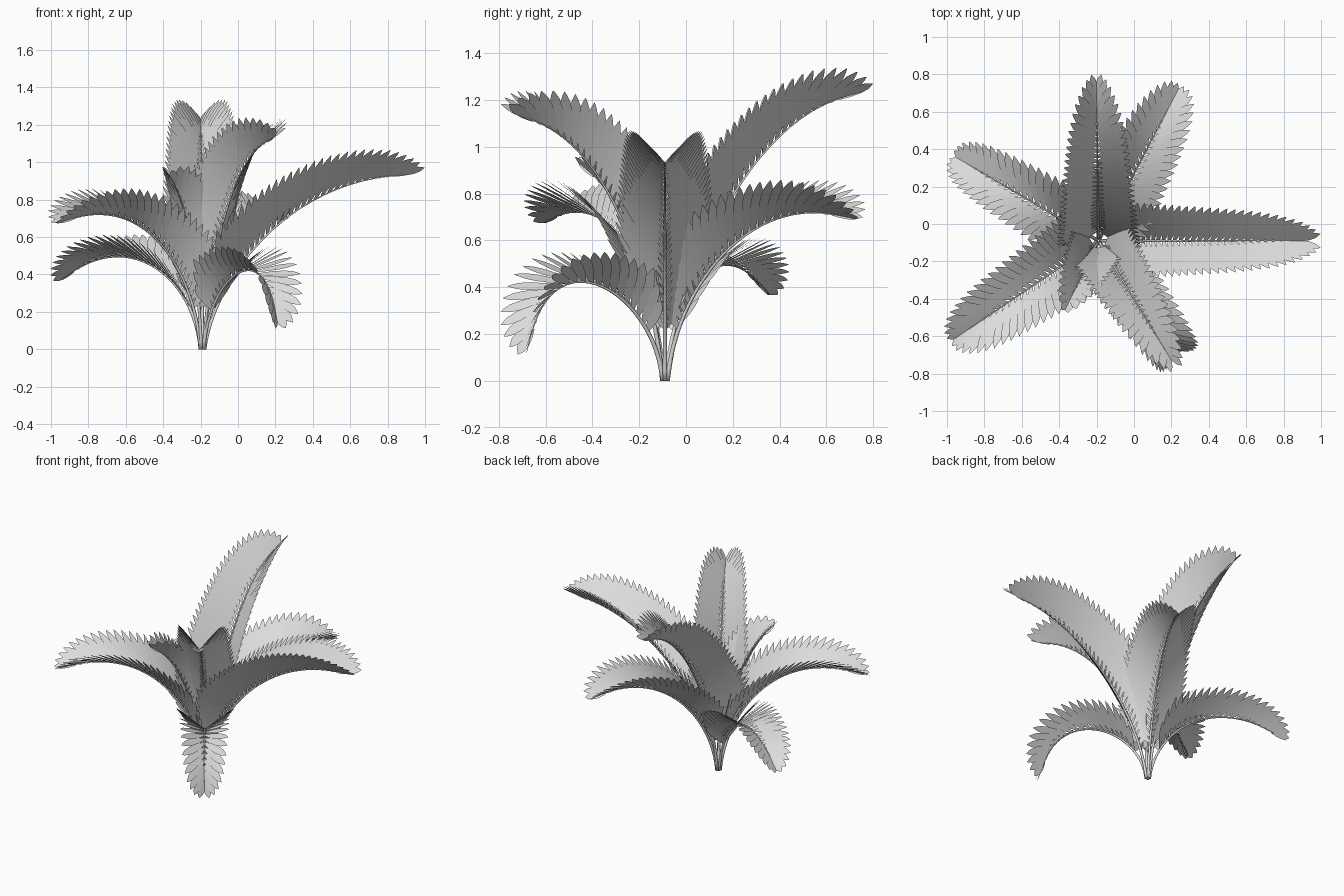
import bpy, bmesh, math
from mathutils import Vector
from mathutils.geometry import interpolate_bezier

cube = bpy.data.objects.get("Cube")
if cube:
    bpy.data.objects.remove(cube, do_unlink=True)

mat = bpy.data.materials.new("leaf_grey")
mat.use_nodes = True
GREY = (0.72, 0.72, 0.72, 1)
mat.diffuse_color = GREY
mat.node_tree.nodes["Principled BSDF"].inputs["Base Color"].default_value = GREY

CROWN = Vector((-0.19, -0.09, 0))
UP = Vector((0, 0, 1))
SPACING = 0.04
# leaflet outline: (distance along, half width)
OUTLINE = [(0, 0.3), (0.3, 0.8), (0.6, 1), (0.8, 0.8), (0.92, 0.4), (1, 0.03)]


def rib_points(tip, c1, c2):
    """Rib as a bezier in the upright plane from the crown to the tip."""
    flat = Vector((tip[0], tip[1], 0)) - CROWN
    reach = flat.length
    out = flat.normalized()
    place = lambda r, z: CROWN + out * r + UP * z
    pts = interpolate_bezier(place(0.012, 0), place(*c1), place(*c2),
                             place(reach, tip[2]), 120)
    return pts, out


def walk(pts, start, step):
    """Yield position, tangent and fraction at even steps along the rib."""
    lengths = [(b - a).length for a, b in zip(pts, pts[1:])]
    total = sum(lengths)
    target, done = start, 0
    for a, b, d in zip(pts, pts[1:], lengths):
        while done + d >= target:
            t = (target - start) / (total - start)
            yield a.lerp(b, (target - done) / d), (b - a).normalized(), t
            target += step
        done += d


def add_leaflet(bm, root, along, across, normal, length, width):
    """One pointed blade, arched slightly toward the rib's underside."""
    rows = []
    for s, w in OUTLINE:
        mid = root + along * (s * length) - normal * (0.03 * length * s * s)
        # slight tilt makes neighbours overlap like shingles
        edge = (across + normal * 0.012) * (w * width)
        rows.append((bm.verts.new(mid - edge), bm.verts.new(mid + edge)))
    for (a, b), (c, d) in zip(rows, rows[1:]):
        bm.faces.new((a, b, d, c))


def add_stem(bm, pts, sides=6):
    rings = []
    side = (pts[-1] - pts[0]).cross(UP).normalized()
    picks = pts[::5] + [pts[-1]]
    for i, p in enumerate(picks):
        nxt, prv = picks[min(i + 1, len(picks) - 1)], picks[max(i - 1, 0)]
        normal = side.cross((nxt - prv).normalized())
        radius = 0.01 - 0.008 * i / (len(picks) - 1)
        turn = [math.tau * k / sides for k in range(sides)]
        rings.append([bm.verts.new(p + (side * math.cos(q) + normal * math.sin(q)) * radius)
                      for q in turn])
    for r0, r1 in zip(rings, rings[1:]):
        for k in range(sides):
            n = (k + 1) % sides
            bm.faces.new((r0[k], r0[n], r1[n], r1[k]))
    bm.faces.new(rings[0][::-1])
    bm.faces.new(rings[-1])


def make_frond(name, tip, c1, c2, fold=45, size=1.0):
    pts, out = rib_points(tip, c1, c2)
    side = out.cross(UP).normalized()
    lift, spread = math.sin(math.radians(fold)), math.cos(math.radians(fold))
    bm = bmesh.new()
    add_stem(bm, pts)
    for root, tangent, t in walk(pts, 0.23, SPACING):
        up = side.cross(tangent).normalized()
        # leaflets close in around the tip
        sweep = math.radians(40 + 8 * t + 35 * t ** 9)
        length = size * (0.37 - 0.1 * t - 0.14 * t ** 8) * min(1, 0.6 + 4 * t)
        for sign in (-1, 1):
            outward = side * sign * spread + up * lift
            along = outward * math.cos(sweep) + tangent * math.sin(sweep)
            across = tangent * math.cos(sweep) - outward * math.sin(sweep)
            normal = up * spread - side * sign * lift
            add_leaflet(bm, root, along, across, normal, length, 0.026)
    mesh = bpy.data.meshes.new(name)
    bm.to_mesh(mesh)
    bm.free()
    mesh.materials.append(mat)
    obj = bpy.data.objects.new(name, mesh)
    bpy.context.collection.objects.link(obj)
    for poly in mesh.polygons:
        poly.use_smooth = True


# name, rib tip, two rib controls as (reach, height), fold angle, leaflet size
make_frond("back_frond", (-0.2, 0.67, 1.21), (0.07, 0.48), (0.37, 1.1), 43, 1.1)
make_frond("back_left_frond", (0.19, 0.63, 0.71), (0.05, 0.38), (0.38, 0.78), 35)
make_frond("left_frond", (0.87, -0.09, 0.93), (0.06, 0.37), (0.45, 0.9), 45, 1.07)
make_frond("front_left_high_frond", (0.17, -0.68, 1.12), (0.06, 0.45), (0.29, 1.03))
make_frond("front_left_low_frond", (0.2, -0.66, 0.2), (0.05, 0.37), (0.56, 0.63), 32, 0.78)
make_frond("front_right_frond", (-0.88, -0.56, 0.7), (0.05, 0.4), (0.34, 0.82), 32)
make_frond("back_right_frond", (-0.89, 0.32, 0.41), (0.05, 0.37), (0.42, 0.64), 30, 0.83)
make_frond("front_small_frond", (-0.34, -0.4, 0.88), (0.05, 0.38), (0.17, 0.75), 42, 0.8)
